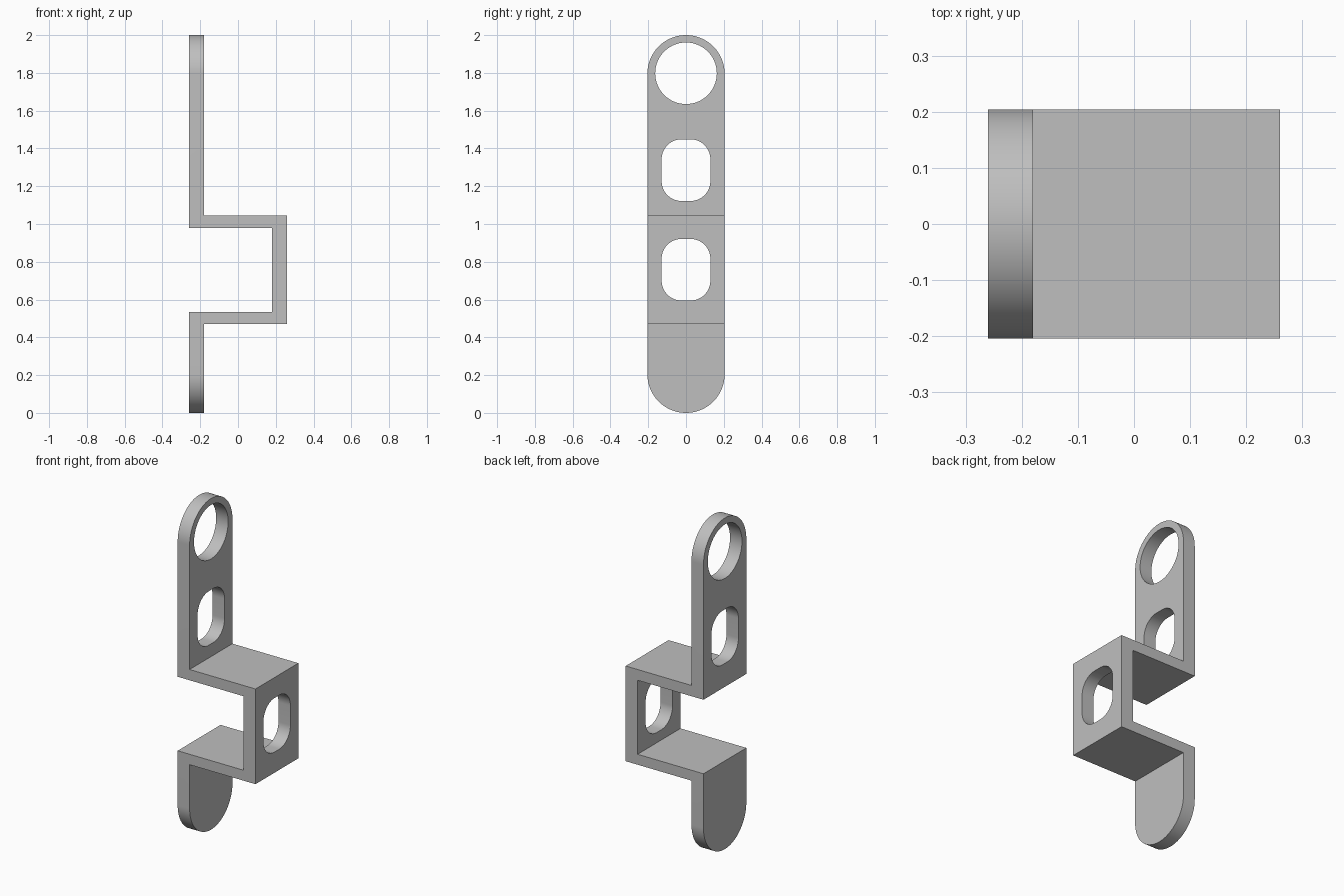
import bpy
import bmesh
from math import cos, sin, pi, radians
from mathutils import Vector

default = bpy.data.objects.get("Cube")
if default:
    bpy.data.objects.remove(default, do_unlink=True)

HALF_W = 0.2045   # half the strip width
OUT = 0.26        # half the bracket depth
WALL = 0.08       # thickness of the upright plates

grey = bpy.data.materials.new("metal_grey")
grey.use_nodes = True
grey.diffuse_color = (0.52, 0.52, 0.52, 1)
grey.node_tree.nodes["Principled BSDF"].inputs["Base Color"].default_value = grey.diffuse_color


def prism(name, points, direction):
    """Extrude a closed polygon along a direction into a solid object."""
    bm = bmesh.new()
    face = bm.faces.new([bm.verts.new(p) for p in points])
    ext = bmesh.ops.extrude_face_region(bm, geom=[face])
    verts = [g for g in ext["geom"] if isinstance(g, bmesh.types.BMVert)]
    bmesh.ops.translate(bm, verts=verts, vec=Vector(direction))
    bmesh.ops.recalc_face_normals(bm, faces=bm.faces)
    mesh = bpy.data.meshes.new(name)
    bm.to_mesh(mesh)
    bm.free()
    mesh.materials.append(grey)
    obj = bpy.data.objects.new(name, mesh)
    bpy.context.collection.objects.link(obj)
    return obj


def rounded(name, half_w, z0, z1, radius, steps=20):
    """Rounded rectangle in the YZ plane, extruded through the bracket."""
    dy, mid, dz = half_w - radius, (z0 + z1) / 2, (z1 - z0) / 2 - radius
    pts = []
    for quarter, (sy, sz) in enumerate([(1, 1), (-1, 1), (-1, -1), (1, -1)]):
        for i in range(steps + 1):
            a = (quarter + i / steps) * pi / 2
            p = Vector((-1, sy * dy + radius * cos(a), mid + sz * dz + radius * sin(a)))
            if not pts or (p - pts[-1]).length > 1e-5:
                pts.append(p)
    if (pts[0] - pts[-1]).length < 1e-5:
        pts.pop()
    return prism(name, pts, (2, 0, 0))


def cut(target, tool, operation):
    tool.hide_render = True
    mod = target.modifiers.new("cut", "BOOLEAN")
    mod.operation = operation
    mod.solver = "EXACT"
    mod.object = tool
    bpy.context.view_layer.objects.active = target
    bpy.ops.object.modifier_apply(modifier=mod.name)
    bpy.data.objects.remove(tool, do_unlink=True)


# Folded strip: upper plate, shelf, offset plate, shelf, lower tab
back, front = -OUT + WALL, OUT - WALL
profile = [(-OUT, 0), (back, 0), (back, 0.47), (OUT, 0.47), (OUT, 1.045),
           (back, 1.045), (back, 2), (-OUT, 2), (-OUT, 0.98), (front, 0.98),
           (front, 0.533), (-OUT, 0.533)]
bracket = prism("folded_bracket", [(x, -HALF_W - 0.05, z) for x, z in profile],
                (0, 2 * HALF_W + 0.1, 0))

# Round both ends and trim to width
cut(bracket, rounded("outline", HALF_W, 0, 2, HALF_W, 32), "INTERSECT")

# Ring hole and the two slots
cut(bracket, rounded("ring_hole", 0.163, 1.635, 1.961, 0.163), "DIFFERENCE")
for z in (1.285, 0.758):
    cut(bracket, rounded("slot", 0.129, z - 0.163, z + 0.163, 0.105), "DIFFERENCE")

# Smooth arcs, sharp folds
bpy.ops.object.select_all(action="DESELECT")
bracket.select_set(True)
bpy.context.view_layer.objects.active = bracket
bpy.ops.object.shade_smooth_by_angle(angle=radians(30))
